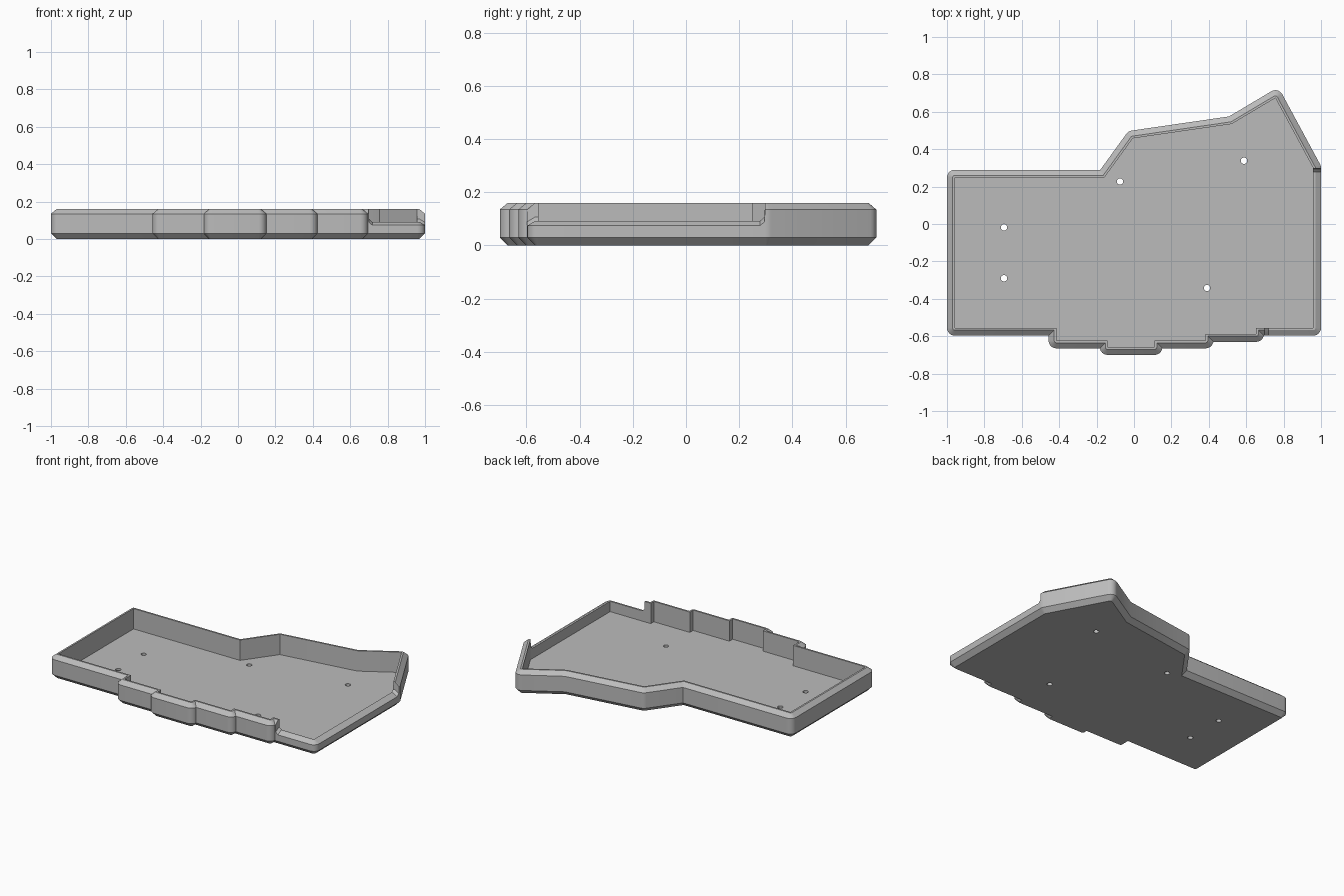
import bpy, bmesh, math
from mathutils import Vector

if "Cube" in bpy.data.objects:
    bpy.data.objects.remove(bpy.data.objects["Cube"], do_unlink=True)

WALL, FLOOR = 0.042, 0.022
TALL, STEP, LOW = 0.16, 0.107, 0.092

# Outer outline, counter-clockwise: x, y, wall height
outline = [
    (-1, -0.597, TALL), (-0.457, -0.597, TALL),
    (-0.457, -0.665, TALL), (-0.183, -0.665, TALL),
    (-0.183, -0.7, TALL), (0.152, -0.7, TALL),
    (0.152, -0.665, TALL), (0.425, -0.665, TALL),
    (0.425, -0.63, TALL), (0.695, -0.63, TALL), (0.695, -0.597, TALL),
    # lowered lip around the front corner and along the side
    (0.699, -0.597, TALL), (0.701, -0.597, STEP), (0.718, -0.597, LOW),
    (1, -0.597, LOW),
    (1, 0.278, LOW), (1, 0.295, STEP), (1, 0.297, TALL),
    (1, 0.31, TALL), (0.772, 0.732, TALL), (0.508, 0.575, TALL),
    (-0.03, 0.497, TALL), (-0.18, 0.29, TALL), (-1, 0.29, TALL),
]


def corner_columns(points):
    """Inner corner, outward direction and wall height of every wall column."""
    columns = []
    for i, (x, y, h) in enumerate(points):
        p = Vector((x, y))
        a = (p - Vector(points[i - 1][:2])).normalized()
        b = (Vector(points[(i + 1) % len(points)][:2]) - p).normalized()
        n1, n2 = Vector((a.y, -a.x)), Vector((b.y, -b.x))
        miter = (n1 + n2) / (1 + n1.dot(n2))
        inner = p - miter * WALL
        turn = math.atan2(a.cross(b), a.dot(b))
        if turn > 0.01:  # outward corner: rounded
            steps = max(2, math.ceil(turn / math.radians(15)))
            start = math.atan2(n1.y, n1.x)
            for k in range(steps + 1):
                t = start + turn * k / steps
                columns.append((inner, Vector((math.cos(t), math.sin(t))), h))
        else:  # inward or straight: mitred
            columns.append((inner, miter, h))
    return columns


def section(h):
    """Wall cross-section as offset from the inner face and height."""
    bevel = 0.025 if h == TALL else 0.018
    return [(0.012, 0), (WALL, 0.03), (WALL, h - bevel),
            (0.012, h), (0, h), (0, FLOOR)]


# Tray: wall section swept round the outline, closed by floor and underside
bm = bmesh.new()
rings = [[bm.verts.new((*(q + d * off), z)) for off, z in section(h)]
         for q, d, h in corner_columns(outline)]
for i, ring in enumerate(rings):
    prev = rings[i - 1]
    for k in range(len(ring) - 1):
        bm.faces.new((prev[k], ring[k], ring[k + 1], prev[k + 1]))
bm.faces.new([r[0] for r in reversed(rings)])
bm.faces.new([r[-1] for r in rings])
bmesh.ops.remove_doubles(bm, verts=bm.verts[:], dist=1e-5)
bmesh.ops.recalc_face_normals(bm, faces=bm.faces[:])
mesh = bpy.data.meshes.new("case_tray")
bm.to_mesh(mesh)
bm.free()
tray = bpy.data.objects.new("case_tray", mesh)
bpy.context.collection.objects.link(tray)

# Screw holes through the floor
bm = bmesh.new()
for x, y in [(-0.695, -0.018), (-0.695, -0.29), (-0.075, 0.227),
             (0.588, 0.338), (0.39, -0.342)]:
    made = bmesh.ops.create_cone(bm, cap_ends=True, segments=24, radius1=0.017,
                                 radius2=0.017, depth=0.12)
    bmesh.ops.translate(bm, verts=made["verts"], vec=(x, y, 0))
cut_mesh = bpy.data.meshes.new("screw_hole_cutter")
bm.to_mesh(cut_mesh)
bm.free()
cutter = bpy.data.objects.new("screw_hole_cutter", cut_mesh)
cutter.hide_render = True
bpy.context.collection.objects.link(cutter)

# Plain grey plastic
grey = bpy.data.materials.new("grey_plastic")
grey.use_nodes = True
colour = (0.5, 0.5, 0.5, 1)
grey.diffuse_color = colour
grey.node_tree.nodes["Principled BSDF"].inputs["Base Color"].default_value = colour
mesh.materials.append(grey)

# Cut the holes and shade
bpy.ops.object.select_all(action="DESELECT")
bpy.context.view_layer.objects.active = tray
tray.select_set(True)
cut = tray.modifiers.new("screw_holes", "BOOLEAN")
cut.operation, cut.solver, cut.object = "DIFFERENCE", "EXACT", cutter
bpy.ops.object.modifier_apply(modifier=cut.name)
bpy.data.objects.remove(cutter, do_unlink=True)
bpy.ops.object.shade_smooth_by_angle(angle=math.radians(25))
